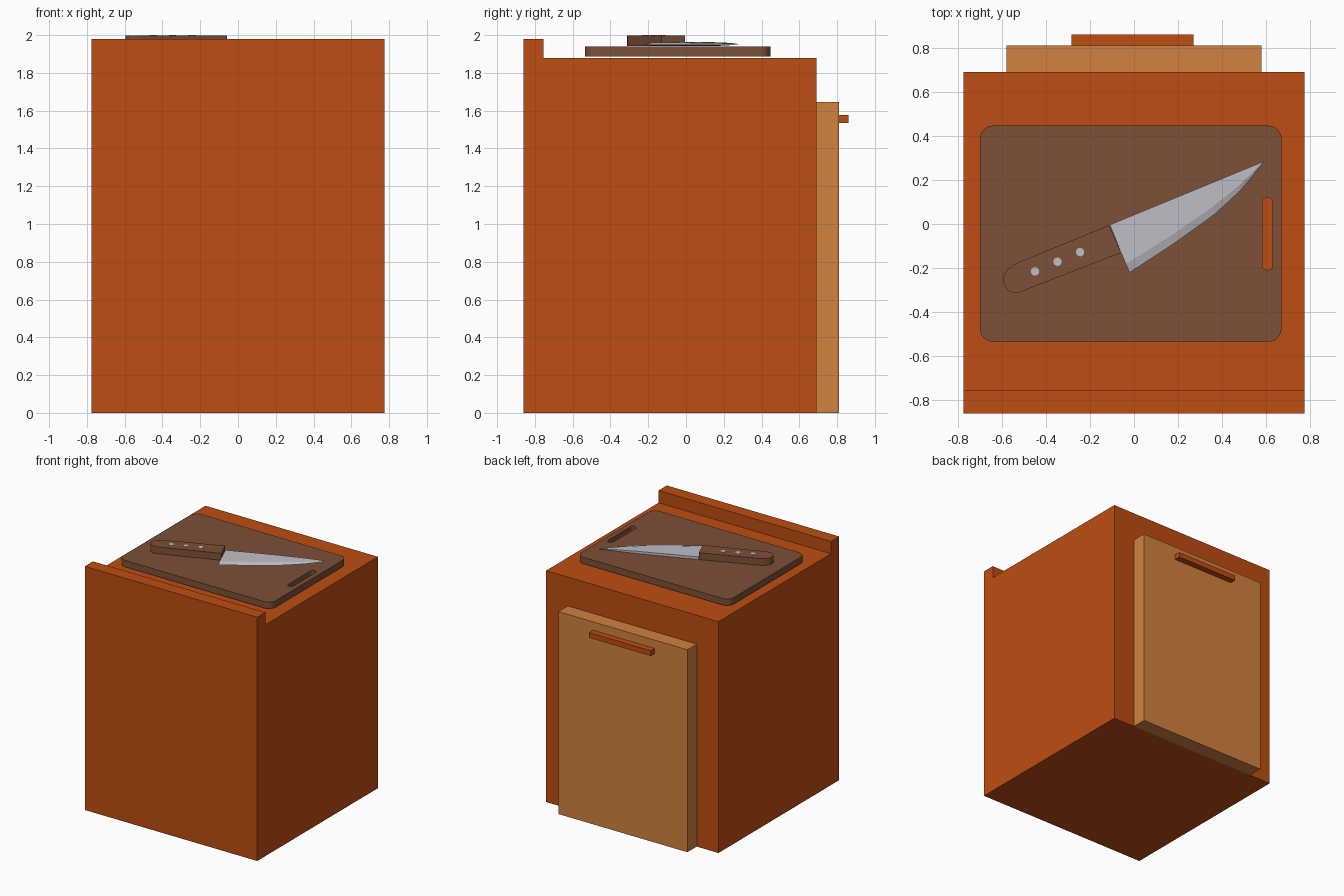
import bpy, bmesh, math
from mathutils import Matrix, Vector

if "Cube" in bpy.data.objects:
    bpy.data.objects.remove(bpy.data.objects["Cube"])


def material(name, rgb):
    m = bpy.data.materials.new(name)
    m.diffuse_color = (*rgb, 1)
    m.use_nodes = True
    m.node_tree.nodes["Principled BSDF"].inputs["Base Color"].default_value = m.diffuse_color
    return m


ORANGE = material("orange_paint", (0.515, 0.074, 0.006))
DOOR = material("light_wood", (0.638, 0.223, 0.05))
WOOD = material("dark_wood", (0.205, 0.08, 0.038))
STEEL = material("steel", (0.52, 0.52, 0.57))


def finish(bm, name, mat):
    bmesh.ops.recalc_face_normals(bm, faces=bm.faces[:])
    me = bpy.data.meshes.new(name)
    bm.to_mesh(me)
    bm.free()
    ob = bpy.data.objects.new(name, me)
    bpy.context.collection.objects.link(ob)
    if mat:
        me.materials.append(mat)
    return ob


def prism(name, pts, direction, mat):
    """Extrude a closed polygon of 3D points along a vector."""
    bm = bmesh.new()
    face = bm.faces.new([bm.verts.new(p) for p in pts])
    ext = bmesh.ops.extrude_face_region(bm, geom=[face])["geom"]
    verts = [g for g in ext if isinstance(g, bmesh.types.BMVert)]
    bmesh.ops.translate(bm, verts=verts, vec=direction)
    # the starting face stays as the lower cap
    return finish(bm, name, mat)


def rounded_rect(x0, x1, y0, y1, r, z, n=6):
    pts = []
    corners = [(x1 - r, y1 - r), (x0 + r, y1 - r), (x0 + r, y0 + r), (x1 - r, y0 + r)]
    for k, (cx, cy) in enumerate(corners):
        for i in range(n + 1):
            a = math.pi / 2 * (k + i / n)
            pts.append((cx + r * math.cos(a), cy + r * math.sin(a), z))
    return pts


def box(name, x0, x1, y0, y1, z0, z1, mat):
    pts = [(x0, y0, z0), (x1, y0, z0), (x1, y1, z0), (x0, y1, z0)]
    return prism(name, pts, (0, 0, z1 - z0), mat)


# Cabinet body with raised lip along the front
profile = [(-0.86, 0), (0.69, 0), (0.69, 1.88), (-0.755, 1.88), (-0.755, 1.98), (-0.86, 1.98)]
prism("cabinet_body", [(-0.775, y, z) for y, z in profile], (1.55, 0, 0), ORANGE)

# Door and its handle
box("door", -0.58, 0.58, 0.69, 0.81, 0, 1.645, DOOR)
box("door_handle", -0.285, 0.27, 0.81, 0.86, 1.535, 1.577, ORANGE)

# Cutting board with a slot cut through it
board = prism("cutting_board", rounded_rect(-0.70, 0.67, -0.535, 0.447, 0.06, 1.887),
              (0, 0, 0.053), WOOD)
cutter = prism("slot_cutter", rounded_rect(0.583, 0.63, -0.21, 0.12, 0.0225, 1.8825),
               (0, 0, 0.1), None)
cutter.hide_render = True
cutter.hide_viewport = True
cut = board.modifiers.new("slot", 'BOOLEAN')
cut.operation = 'DIFFERENCE'
cut.solver = 'EXACT'
cut.object = cutter

# Knife frame: origin at the spine where blade meets handle, x towards the tip
KNIFE = Matrix.Translation((-0.113, -0.005, 0)) @ Matrix.Rotation(math.radians(22.4), 4, 'Z')

# Knife handle
outline = [(0, 0), (-0.449, 0), (-0.48, -0.003), (-0.506, -0.012), (-0.53, -0.028),
           (-0.542, -0.05), (-0.545, -0.075), (-0.538, -0.1), (-0.52, -0.118),
           (-0.49, -0.128), (-0.4, -0.129), (0.003, -0.137)]
prism("knife_handle", [KNIFE @ Vector((u, v, 1.942)) for u, v in outline], (0, 0, 0.056), WOOD)

# Handle rivets
for i in range(3):
    c = Vector((-0.45 + 0.1025 * i, -0.215 + 0.0435 * i, 1.99))
    ring = [c + Vector((0.019 * math.cos(a), 0.019 * math.sin(a), 0))
            for a in (math.tau * k / 20 for k in range(20))]
    prism(f"rivet_{i + 1}", ring, (0, 0, 0.01), STEEL)

# Blade lofted from stations: (u, ridge v, edge v, half thickness)
stations = [(0.003, -0.192, -0.235, 0.0105), (0.24, -0.152, -0.19, 0.0105),
            (0.46, -0.104, -0.138, 0.0095), (0.61, -0.06, -0.083, 0.0065),
            (0.70, -0.026, -0.036, 0.003)]
Z = 1.9525
bm = bmesh.new()
rings = []
for u, ridge, edge, t in stations:
    section = [(0, Z + t), (ridge, Z + t * 0.7), (edge, Z - 0.004),
               (ridge, Z - t * 0.7), (0, Z - t)]
    rings.append([bm.verts.new(KNIFE @ Vector((u, v, z))) for v, z in section])
tip = bm.verts.new(KNIFE @ Vector((0.762, 0, Z - 0.003)))
bm.faces.new(rings[0])
for a, b in zip(rings, rings[1:]):
    for i in range(5):
        j = (i + 1) % 5
        bm.faces.new((a[i], a[j], b[j], b[i]))
for i in range(5):
    bm.faces.new((rings[-1][i], rings[-1][(i + 1) % 5], tip))
finish(bm, "knife_blade", STEEL)
